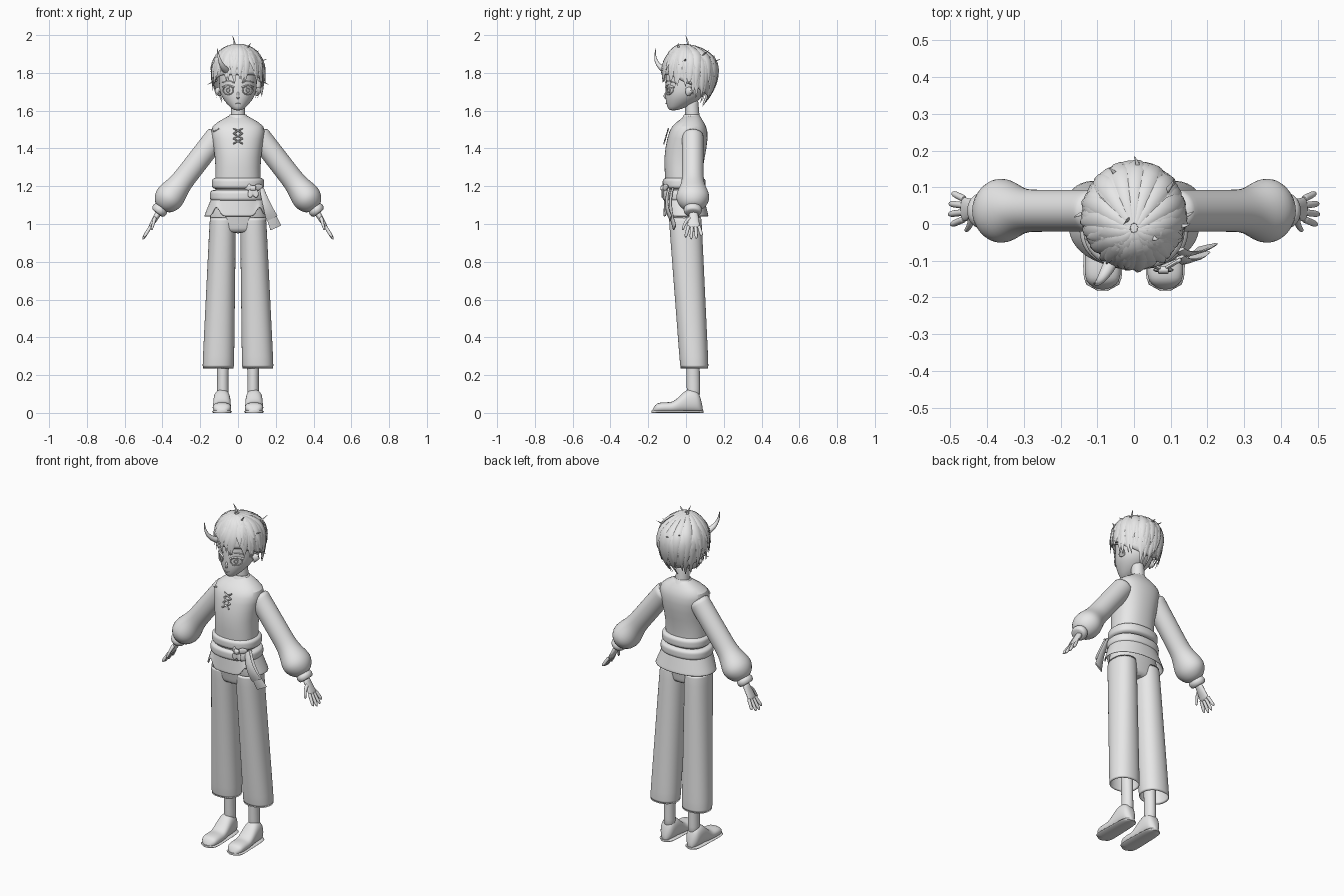
import bpy, bmesh, math, random
from math import sin, cos, pi, tau, sqrt
from mathutils import Vector

random.seed(4)
cube = bpy.data.objects.get("Cube")
if cube:
    bpy.data.objects.remove(cube)

shade = (.8, .8, .8, 1)
grey = bpy.data.materials.new("plain_grey")
grey.use_nodes = True
grey.diffuse_color = shade
for node in grey.node_tree.nodes:
    if node.type == 'BSDF_PRINCIPLED':
        node.inputs["Base Color"].default_value = shade

X, Y, Z = Vector((1, 0, 0)), Vector((0, 1, 0)), Vector((0, 0, 1))
SIDES = (("left", 1), ("right", -1))


def tube(bm, rows, hint=X, axis=None, sides=16, power=2, caps=True):
    """Skin rings given as (centre, half size along hint, half size across)."""
    points = [Vector(row[0]) for row in rows]
    last = len(points) - 1
    rings = []
    for i, (centre, along, across) in enumerate(rows):
        tangent = axis or (points[min(i + 1, last)] - points[max(i - 1, 0)]).normalized()
        u = (hint - tangent * hint.dot(tangent)).normalized()
        v = tangent.cross(u)
        ring = []
        for k in range(sides):
            c, s = cos(tau * k / sides), sin(tau * k / sides)
            c = math.copysign(abs(c) ** (2 / power), c)
            s = math.copysign(abs(s) ** (2 / power), s)
            ring.append(bm.verts.new(points[i] + u * c * along + v * s * across))
        rings.append(ring)
    bridge(bm, rings)
    if caps:
        bm.faces.new(rings[0][::-1])
        bm.faces.new(rings[-1])


def bridge(bm, rings):
    sides = len(rings[0])
    for lower, upper in zip(rings, rings[1:]):
        for k in range(sides):
            following = (k + 1) % sides
            bm.faces.new((lower[k], lower[following], upper[following], upper[k]))


def sweep(bm, path, shape, steps=6, **options):
    """Skin a tube whose path and half sizes are functions from 0 to 1."""
    samples = [i / steps for i in range(steps + 1)]
    tube(bm, [(path(t), *shape(t)) for t in samples], **options)


def line(start, end):
    start, end = Vector(start), Vector(end)
    return lambda t: start.lerp(end, t)


def bend(start, middle, end):
    first, second = line(start, middle), line(middle, end)
    return lambda t: first(t).lerp(second(t), t)


def taper(start, end, flat=1):
    return lambda t: (start + (end - start) * t, (start + (end - start) * t) * flat)


def stack(rows):
    """Level rings from (height, half width, front, back)."""
    return [((0, (front + back) / 2, z), width, (back - front) / 2) for z, width, front, back in rows]


def finish(bm, name, subsurf=1, thickness=0):
    bmesh.ops.recalc_face_normals(bm, faces=bm.faces)
    mesh = bpy.data.meshes.new(name)
    bm.to_mesh(mesh)
    bm.free()
    mesh.materials.append(grey)
    obj = bpy.data.objects.new(name, mesh)
    bpy.context.scene.collection.objects.link(obj)
    bpy.ops.object.select_all(action='DESELECT')
    obj.select_set(True)
    bpy.context.view_layer.objects.active = obj
    bpy.ops.object.shade_smooth_by_angle(angle=pi / 3)
    if thickness:
        obj.modifiers.new("thickness", 'SOLIDIFY').thickness = thickness
    if subsurf:
        smooth = obj.modifiers.new("smooth", 'SUBSURF')
        smooth.levels = smooth.render_levels = subsurf


def part(name, builder, *shape, subsurf=1, thickness=0, **options):
    bm = bmesh.new()
    builder(bm, *shape, **options)
    finish(bm, name, subsurf, thickness)


# Torso, neck and hips
part("shirt", tube, stack([(1.1, .13, -.11, .09), (1.25, .12, -.11, .08), (1.35, .12, -.12, .1),
                           (1.46, .14, -.1, .12), (1.52, .15, -.08, .11), (1.56, .07, -.02, .08),
                           (1.58, .04, 0, .07)]), axis=Z, sides=24, power=2.3)
part("neck", sweep, line((0, .035, 1.54), (0, .03, 1.66)), taper(.04, .035), axis=Z)
part("collar", sweep, line((0, .03, 1.55), (0, .03, 1.58)), taper(.065, .045, .9),
     axis=Z, caps=False, thickness=.005)
part("hips", sweep, line((0, -.005, .95), (0, -.01, 1.12)),
     lambda t: (.12 + .03 * sin(pi * t), .07 + .03 * t), axis=Z, sides=24, power=2.3)

# Shirt skirt, flared and notched at the front
bm = bmesh.new()
sweep(bm, line((0, -.01, 1.14), (0, 0, 1.04)), lambda t: (.14 + .04 * t, .105 + .015 * t),
      axis=Z, sides=64, power=2.2, caps=False)
for vert in bm.verts:
    if vert.co.y < 0:
        notch = max(0, 1 - abs(abs(vert.co.x) - .115) / .03)
        vert.co.z += notch * .6 * (1.14 - vert.co.z)
finish(bm, "shirt_skirt", thickness=.006)

# Two sash wraps with rounded edges
for name, z, width in (("lower_sash", 1.115, .15), ("upper_sash", 1.18, .14)):
    part(name, sweep, line((0, -.01, z), (0, -.01, z + .07)),
         lambda t: [size - .03 * abs(2 * t - 1) ** 5 for size in (width, .115)],
         steps=8, axis=Z, sides=24, power=2.3)

# Sash knot with loops, and two hanging tails
bm = bmesh.new()
knot = Vector((.08, -.125, 1.19))
sweep(bm, line(knot - X * .015, knot + X * .015), lambda t: (.016, .012), hint=Z, sides=10)
for reach in (Vector((-.05, .02, .01)), Vector((.05, .03, .01)), Vector((-.02, 0, -.05)), Vector((.02, 0, -.05))):
    sweep(bm, line(knot, knot + reach), lambda t: (.006 + .014 * sin(pi * t), .006),
          hint=Z if reach.z > 0 else X, sides=8)
finish(bm, "sash_knot")
bm = bmesh.new()
for shift, bottom in ((0, .98), (-.02, 1.03)):
    sweep(bm, bend((.125, -.07 + shift, 1.19), (.15, -.1 + shift, 1.1), (.2 + shift, -.06 + shift, bottom)),
          lambda t: (.012 + .02 * t, .004), hint=X + Y * .3, sides=8, power=4)
finish(bm, "sash_tails", subsurf=0)

# Crossed chest lacing and shoulder stitches
bm = bmesh.new()
for k in range(3):
    low = Vector((.024, -.117 + .008 * k, 1.425 + .027 * k))
    high = low + Vector((0, .008, .027))
    flip = Vector((-1, 1, 1))
    sweep(bm, line(low, high * flip), taper(.004, .004), sides=6)
    sweep(bm, line(low * flip, high), taper(.004, .004), sides=6)
for k in range(3):
    start = Vector((-.13 + .012 * k, -.04 - .006 * k, 1.49 + .006 * (k % 2)))
    sweep(bm, line(start, start + Vector((.018, -.01, .008))), taper(.004, .004), sides=6)
finish(bm, "lacing", subsurf=0)


# Shoe outline from toe to heel
def shoe_round(t):
    return .2 + .8 * sqrt(1 - abs(2 * t - 1) ** 6)


def shoe_width(t):
    return (.053 - .01 * t) * shoe_round(t)


def shoe_height(t):
    rise = min(1, max(0, (t - .35) / .4))
    return (.057 + .07 * sin(rise * pi / 2) ** 2) * shoe_round(t)


# Sleeve radius, puffed just above the wrist
def sleeve_shape(t):
    puff = math.exp(-((t - .85) / .13) ** 2)
    close = min(1, .6 + 5 * (1 - t))
    return (.06 + .02 * puff) * close, (.058 + .033 * puff) * close


for side, s in SIDES:
    # Trouser leg, ankle, shoe and thin sole
    part(side + "_trouser_leg", sweep, line((.105 * s, .045, .23), (.08 * s, -.005, 1.04)),
         lambda t: (.085 - .015 * t, .076 + .012 * t), axis=Z, sides=20, power=2.2,
         caps=False, thickness=.005)
    part(side + "_ankle", sweep, line((.08 * s, .04, .07), (.08 * s, .035, .4)),
         lambda t: (.03 + .01 * abs(t - .3), .036), axis=Z)
    part(side + "_shoe", sweep, lambda t: (.085 * s, -.18 + .27 * t, shoe_height(t) / 2),
         lambda t: (shoe_width(t), shoe_height(t) / 2), steps=16, axis=Y, power=2.4)
    part(side + "_sole", sweep, line((.085 * s, -.182, .006), (.085 * s, .092, .006)),
         lambda t: (shoe_width(t) + .003, .006), steps=16, axis=Y, sides=8, power=6, subsurf=0)

    # Sleeve and cuff share one line
    arm = line((.1 * s, .036, 1.48), (.41 * s, .036, 1.08))
    across = Vector((.8 * s, 0, .6))
    part(side + "_sleeve", sweep, arm, sleeve_shape, steps=16, hint=across, sides=20)
    part(side + "_cuff", sweep, lambda t: arm(.97 + .09 * t),
         lambda t: (.034 + .01 * sin(pi * t), .04 + .01 * sin(pi * t)), hint=across)

    # Palm, four spread fingers and thumb
    bm = bmesh.new()
    palm = line((.42 * s, .04, 1.06), (.468 * s, .04, .978))
    sweep(bm, palm, lambda t: (.018 - .008 * t, .024 + .012 * t), hint=across, sides=12)
    for k, length in enumerate((.9, 1.05, 1, .8)):
        knuckle = Vector((.461 * s, .014 + .018 * k, .99))
        reach = Vector((.042 * s * length, .011 * (k - 1.5), -.068 * length))
        sweep(bm, line(knuckle, knuckle + reach), lambda t: taper(.01, .009)(t ** 3) if t < 1 else (.004, .004),
              hint=Y, sides=8)
    sweep(bm, bend((.44 * s, .025, 1.035), (.445 * s, -.01, 1.01), (.458 * s, -.018, .968)),
          taper(.012, .006), hint=Y, sides=8)
    finish(bm, side + "_hand")

# Head with nose, mouth and ears
part("head", tube, stack([(1.6, .02, -.09, -.05), (1.62, .045, -.1, .01), (1.66, .08, -.11, .08),
                          (1.7, .1, -.11, .11), (1.76, .1, -.11, .13), (1.85, .11, -.1, .14),
                          (1.93, .04, -.02, .07)]), axis=Z, sides=24)
bm = bmesh.new()
sweep(bm, bend((0, -.1, 1.7), (0, -.126, 1.672), (0, -.1, 1.665)), taper(.006, .008), sides=8)
sweep(bm, bend((-.016, -.102, 1.64), (0, -.11, 1.635), (.016, -.102, 1.64)), taper(.003, .003), hint=Z, sides=6)
for side, s in SIDES:
    sweep(bm, line((.09 * s, .01, 1.7), (.118 * s, .03, 1.71)),
          lambda t: (.022 - .012 * t, .03 - .015 * t), hint=Y, sides=10)
finish(bm, "nose_mouth_ears")


# Eyes: iris, rims, lash and brow wrapped on the face
def on_face(x, z):
    return Vector((x, -.11 * sqrt(1 - (x / .1) ** 2), z))


bm = bmesh.new()
for side, s in SIDES:
    eye_x, eye_z = .052 * s, 1.708
    outward = Vector((.45 * s, -.9, 0))
    middle = on_face(eye_x, eye_z)
    sweep(bm, line(middle - outward * .008, middle), lambda t: (.014, .018), hint=outward.cross(Z))
    for width, height in ((.027, .023), (.008, .01)):
        sweep(bm, lambda t: on_face(eye_x + width * cos(tau * t), eye_z + height * sin(tau * t)),
              taper(.003, .003), steps=14, hint=outward, sides=6)
    for lift, radius in ((.015, .005), (.04, .003)):
        sweep(bm, lambda t: on_face(eye_x + .03 * (2 * t - 1), eye_z + lift + .01 * sin(pi * t)),
              taper(radius, radius), hint=outward, sides=6)
finish(bm, "eyes", subsurf=0)


# Hair strands fall over a dome and then hang, closing in at the nape
def scalp(angle, t, hem, size=1.0):
    dome = 1.81
    back = max(0, cos(angle))
    turn = t * (pi / 2 + (dome - hem) / .14)
    if turn < pi / 2:
        reach, z = sin(turn), dome + .14 * size * cos(turn)
    else:
        z = dome - .14 * (turn - pi / 2)
        reach = 1 - (.12 + .4 * back) * ((dome - z) / .18) ** 2
    whorl = max(0, 1 - t * 2) * .04
    return Vector((.139 * size * reach * sin(angle), .022 + .146 * size * reach * cos(angle) - whorl, z))


def hem_at(angle):
    back = cos(angle)
    return 1.7 - .07 * back if back > 0 else 1.7 + .055 * min(1, -1.3 * back)


bm = bmesh.new()
angles = [tau * k / 40 for k in range(40)]
rings = [[bm.verts.new(scalp(a, (i + .3) / 14, hem_at(a) + .022, .965)) for a in angles] for i in range(14)]
bridge(bm, rings)
bm.faces.new(rings[0])
finish(bm, "hair_cap", subsurf=0, thickness=.008)

# Three layers of pointed locks
bm = bmesh.new()
for count, lift, size in ((30, 0, .985), (22, .045, 1), (15, .095, 1.01)):
    for k in range(count):
        angle = tau * (k + random.uniform(-.3, .3)) / count
        hem = hem_at(angle) + lift + random.uniform(-.018, .018)
        swirl, flick = random.uniform(-.16, .16), random.uniform(.06, .2)

        def lock_path(t):
            t = .05 + .95 * t
            return scalp(angle + swirl * t * t, t, hem, size + flick * max(0, t - .7))

        def lock_shape(t):
            width = .022 * min(1, .35 + 1.4 * t) * (1 - max(0, 2 * t - 1) ** 1.6) + .0006
            return width, width * .3

        sweep(bm, lock_path, lock_shape, steps=9, hint=Vector((cos(angle), -sin(angle), 0)), sides=6)
finish(bm, "hair_locks", subsurf=0)

# Loose tufts standing off the hair
bm = bmesh.new()
for angle, t, length in ((-1, .08, .055), (2, .2, .03), (.8, .4, .05), (-.5, .45, .03),
                         (1.7, .5, .03), (0, .5, .03), (-1.6, .85, .03), (1.5, .85, .03)):
    root = scalp(angle, t, 1.7)
    outward = (root - Vector((0, .02, 1.81))).normalized()
    sideways = Vector((cos(angle), -sin(angle), 0))
    sweep(bm, bend(root - outward * .03, root + sideways * .02, root + outward * length),
          taper(.016, .001, .5), hint=sideways, sides=6)
finish(bm, "hair_tufts")

# Single curved horn
part("horn", sweep, bend((-.06, -.1, 1.81), (-.1, -.18, 1.84), (-.11, -.16, 1.93)), taper(.022, .001, .9), sides=10)
